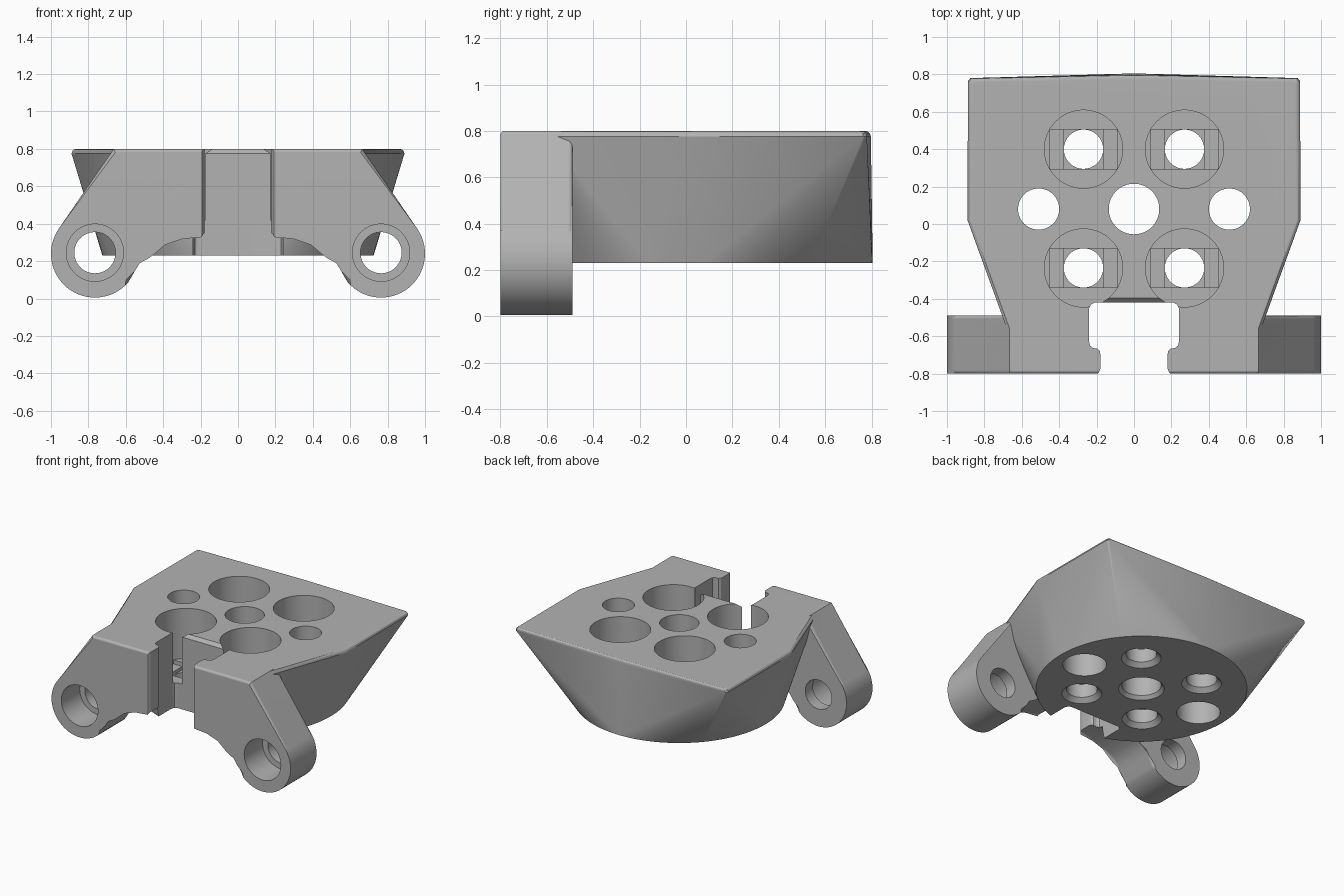
import bpy, bmesh
from math import sin, cos, pi, radians
from mathutils import Matrix, Vector

if "Cube" in bpy.data.objects:
    bpy.data.objects.remove(bpy.data.objects["Cube"], do_unlink=True)

TOP, BOTTOM, MID_Y = 0.8, 0.23, 0.08

grey = bpy.data.materials.new("plain grey")
grey.use_nodes = True
colour = (0.45, 0.45, 0.45, 1)
grey.diffuse_color = colour
grey.node_tree.nodes["Principled BSDF"].inputs["Base Color"].default_value = colour


def finish(name, bm):
    bmesh.ops.recalc_face_normals(bm, faces=bm.faces)
    mesh = bpy.data.meshes.new(name)
    bm.to_mesh(mesh)
    bm.free()
    mesh.materials.append(grey)
    obj = bpy.data.objects.new(name, mesh)
    bpy.context.collection.objects.link(obj)
    return obj


def loft(name, rings, matrix=Matrix(), rim=0):
    """Skin equal rings of points, cap both ends, optionally round the cap rims."""
    bm = bmesh.new()
    rows = [[bm.verts.new(p) for p in ring] for ring in rings]
    n = len(rows[0])
    for a, b in zip(rows, rows[1:]):
        for i in range(n):
            j = (i + 1) % n
            bm.faces.new((a[i], a[j], b[j], b[i]))
    caps = [bm.faces.new(rows[0]), bm.faces.new(rows[-1])]
    if rim:
        edges = [e for f in caps for e in f.edges]
        bmesh.ops.bevel(bm, geom=edges, offset=rim, segments=4, profile=0.5, affect='EDGES')
    bm.transform(matrix)
    return finish(name, bm)


def circle(r, z, cy=0, n=64):
    return [(r * cos(2 * pi * i / n), cy + r * sin(2 * pi * i / n), z) for i in range(n)]


def turned(name, steps, matrix):
    return loft(name, [circle(r, z) for z, r in steps], matrix)


def box(name, centre, size, tilt=0):
    bm = bmesh.new()
    bmesh.ops.create_cube(bm, size=1)
    bm.transform(Matrix.Translation(centre) @ Matrix.Rotation(tilt, 4, 'X')
                 @ Matrix.Diagonal((*size, 1)))
    return finish(name, bm)


def mirrored(half):
    return half + [(-x, y) for x, y in reversed(half)]


# Main body: hull from a round base to an angular top with a softened rim
outline = mirrored([(0.03, 0.797), (0.875, 0.78), (0.888, 0.765), (0.89, 0.02),
                    (0.665, -0.2), (0.665, -0.6)])
bm = bmesh.new()
for p in circle(0.725, BOTTOM, MID_Y, 128):
    bm.verts.new(p)
for inset, drop in ((0.024, 0), (0.012, 0.003), (0.004, 0.011), (0, 0.025)):
    for x, y in outline:
        bm.verts.new((x * (1 - inset / 0.8), 0.1 + (y - 0.1) * (1 - inset / 0.7), TOP - drop))
bmesh.ops.convex_hull(bm, input=bm.verts)
bmesh.ops.delete(bm, geom=[v for v in bm.verts if not v.link_faces], context='VERTS')
bmesh.ops.dissolve_limit(bm, angle_limit=0.002, verts=bm.verts, edges=bm.edges)
body = finish("bracket_body", bm)

# Front plate: arched profile with a round ear on each side
EAR_X, EAR_Z, EAR_R = 0.765, 0.24, 0.235
ear = [(EAR_X + EAR_R * cos(radians(a)), EAR_Z + EAR_R * sin(radians(a)))
       for a in range(34, -146, -6)]
arch = [(0.55, 0.15), (0.525, 0.19), (0.495, 0.225), (0.455, 0.255),
        (0.39, 0.287), (0.3, 0.318), (0.18, 0.348)]
profile = mirrored([(0.665, TOP)] + ear + arch)
plate = loft("front_plate", [[(x, y, z) for x, z in profile] for y in (-0.8, -0.49)], rim=0.018)

cutters = []

# Cable slot with a narrower mouth, open through the full height
slot = mirrored([(0.21, -0.42), (0.23, -0.43), (0.24, -0.45), (0.24, -0.63), (0.235, -0.65),
                 (0.22, -0.663), (0.195, -0.667), (0.183, -0.68), (0.18, -0.695),
                 (0.18, -0.775), (0.187, -0.793), (0.21, -0.82)])
cutters.append(loft("slot_cutter", [[(x, y, z) for x, y in slot] for z in (0.1, 0.9)]))
cutters.append(box("slot_chamfer_cutter", (0, -0.425, TOP), (0.4, 0.04, 0.04), pi / 4))

# Centre hole
cutters.append(turned("centre_hole_cutter",
                      [(0.1, 0.157), (BOTTOM, 0.157), (0.255, 0.135), (0.9, 0.135)],
                      Matrix.Translation((0, MID_Y, 0))))

for side in (-1, 1):
    # Side holes, wider from below
    cutters.append(turned("side_hole_cutter",
                          [(0.1, 0.15), (0.6, 0.15), (0.6, 0.11), (0.9, 0.11)],
                          Matrix.Translation((side * 0.51, MID_Y, 0))))
    # Ear holes, wider from the front
    cutters.append(turned("ear_hole_cutter",
                          [(-0.9, 0.153), (-0.58, 0.153), (-0.58, 0.11), (-0.45, 0.11)],
                          Matrix.Translation((side * EAR_X, 0, 0.245))
                          @ Matrix.Rotation(-pi / 2, 4, 'X')))
    # Deep counterbored corner holes with stepped floors
    for y in (0.4, -0.235):
        x = side * 0.27
        cutters.append(turned("corner_hole_cutter",
                              [(0.1, 0.137), (BOTTOM, 0.137), (0.262, 0.105),
                               (0.42, 0.105), (0.42, 0.209), (0.9, 0.209)],
                              Matrix.Translation((x, y, 0))))
        cutters.append(box("floor_step_cutter", (x, y, 0.415), (0.36, 0.21, 0.05)))
        cutters.append(box("floor_square_cutter", (x, y, 0.4), (0.21, 0.21, 0.07)))

# Join the solids, then cut every opening
bpy.context.view_layer.objects.active = body


def combine(tool, operation):
    mod = body.modifiers.new("cut", 'BOOLEAN')
    mod.object, mod.operation, mod.solver = tool, operation, 'EXACT'
    bpy.ops.object.modifier_apply(modifier=mod.name)
    bpy.data.objects.remove(tool, do_unlink=True)


combine(plate, 'UNION')
for cutter in cutters:
    combine(cutter, 'DIFFERENCE')

# Smooth the curved walls while keeping edges crisp and flats flat
for o in bpy.context.selected_objects:
    o.select_set(False)
body.select_set(True)
bpy.ops.object.shade_smooth_by_angle(angle=radians(28))
weighted = body.modifiers.new("flat_faces", 'WEIGHTED_NORMAL')
weighted.keep_sharp = True
